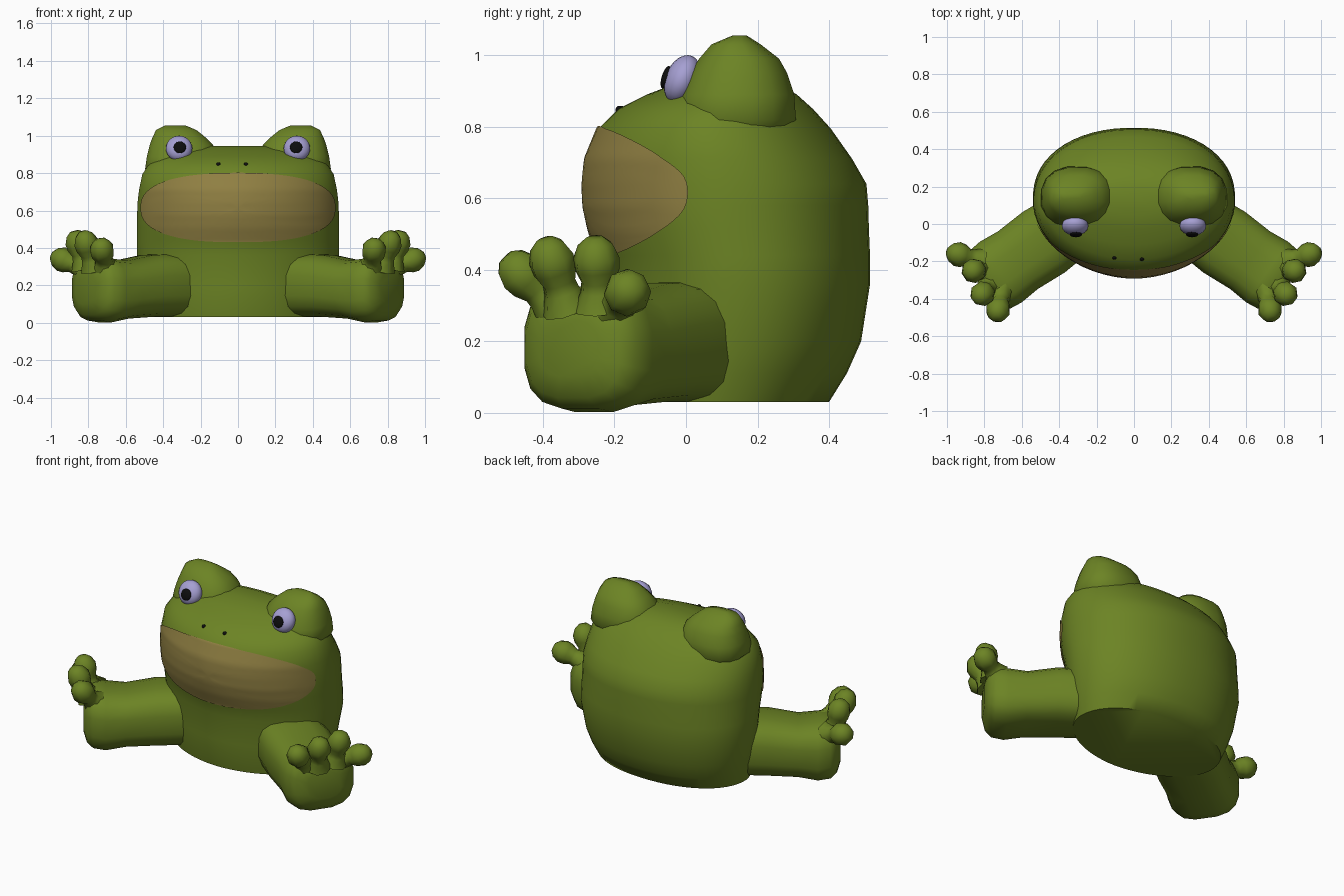
import bpy, bmesh, math
from mathutils import Vector as V, Matrix
from mathutils.bvhtree import BVHTree

if "Cube" in bpy.data.objects:
    bpy.data.objects.remove(bpy.data.objects["Cube"])


def material(name, rgb):
    m = bpy.data.materials.new(name)
    m.diffuse_color = (*rgb, 1)
    m.use_nodes = True
    m.node_tree.nodes["Principled BSDF"].inputs["Base Color"].default_value = m.diffuse_color
    return m


GREEN = material("frog green", (0.15, 0.23, 0.018))
TAN = material("mouth tan", (0.28, 0.215, 0.055))
LILAC = material("eye lilac", (0.38, 0.35, 0.65))
BLACK = material("black", (0.004, 0.004, 0.004))


def finish(bm, name, mat, mirror=False, angle=60):
    bmesh.ops.recalc_face_normals(bm, faces=bm.faces)
    me = bpy.data.meshes.new(name)
    bm.to_mesh(me)
    bm.free()
    me.materials.append(mat)
    ob = bpy.data.objects.new(name, me)
    bpy.context.collection.objects.link(ob)
    bpy.ops.object.select_all(action='DESELECT')
    ob.select_set(True)
    bpy.context.view_layer.objects.active = ob
    bpy.ops.object.shade_smooth_by_angle(angle=math.radians(angle))
    if mirror:
        ob.modifiers.new("Mirror", 'MIRROR').use_mirror_merge = False
    return ob


def loft(bm, rings, n, p, p_front=None):
    """Skin superellipse rings, each given as (centre, u axis, v axis)."""
    prev = None
    for i, (c, u, v) in enumerate(rings):
        ring = []
        for k in range(n):
            a = 2 * math.pi * (k + 0.5) / n
            ca, sa = math.cos(a), math.sin(a)
            q = p_front if p_front and sa < 0 else p
            x = math.copysign(abs(ca) ** (2 / q), ca)
            y = math.copysign(abs(sa) ** (2 / q), sa)
            ring.append(bm.verts.new(c + u * x + v * y))
        if prev:
            for k in range(n):
                bm.faces.new((prev[k], prev[(k + 1) % n], ring[(k + 1) % n], ring[k]))
        if i in (0, len(rings) - 1):
            bm.faces.new(ring)
        prev = ring


def flat_rings(table):
    """Horizontal rings from rows of z, x min, x max, y min, y max."""
    return [(V(((x0 + x1) / 2, (y0 + y1) / 2, z)), V(((x1 - x0) / 2, 0, 0)), V((0, (y1 - y0) / 2, 0)))
            for z, x0, x1, y0, y1 in table]


# Body and head: z, half width, front y, back y
body_rows = [(0.03, 0.47, -0.20, 0.40), (0.11, 0.495, -0.215, 0.45), (0.20, 0.515, -0.22, 0.49),
             (0.36, 0.54, -0.225, 0.515), (0.44, 0.54, -0.245, 0.515), (0.51, 0.54, -0.27, 0.512),
             (0.58, 0.54, -0.285, 0.51), (0.64, 0.538, -0.287, 0.505), (0.71, 0.53, -0.28, 0.465),
             (0.795, 0.512, -0.245, 0.405), (0.85, 0.475, -0.19, 0.355), (0.89, 0.42, -0.11, 0.31),
             (0.92, 0.34, -0.03, 0.26), (0.945, 0.2, 0.05, 0.2)]
bm = bmesh.new()
loft(bm, flat_rings([(z, -w, w, f, b) for z, w, f, b in body_rows]), 56, 2.15, 1.88)
bmesh.ops.recalc_face_normals(bm, faces=bm.faces)
surface = BVHTree.FromBMesh(bm)
finish(bm, "body", GREEN)


def on_body(x, z, lift):
    """Point on the front of the body, raised a little along its normal."""
    hit, normal, _, _ = surface.ray_cast(V((x, -2, z)), V((0, 1, 0)))
    return hit + normal * lift


# Mouth: superellipse plate laid over the front of the head
bm = bmesh.new()
N, R = 72, 14
centre = bm.verts.new(on_body(0, 0.615, 0.006))
prev = None
for r in range(1, R + 1):
    ring = []
    f = math.sin(math.pi / 2 * r / R)
    for k in range(N):
        a = 2 * math.pi * k / N
        ca, sa = math.cos(a), math.sin(a)
        x = math.copysign(abs(ca) ** 0.8, ca) * 0.516 * f
        z = math.copysign(abs(sa) ** 0.8, sa) * 0.183 * f
        ring.append(bm.verts.new(on_body(x, 0.615 + z, 0.006)))
    for k in range(N):
        j = (k + 1) % N
        if prev:
            bm.faces.new((prev[k], prev[j], ring[j], ring[k]))
        else:
            bm.faces.new((centre, ring[k], ring[j]))
    prev = ring
mouth = finish(bm, "mouth", TAN)
if mouth.data.polygons[0].normal.y > 0:
    mouth.data.flip_normals()

# Brow bumps behind the eyes
bm = bmesh.new()
loft(bm, flat_rings([(0.74, 0.16, 0.43, 0.03, 0.25), (0.82, 0.11, 0.50, -0.03, 0.31),
                     (0.89, 0.11, 0.49, -0.015, 0.305), (0.95, 0.13, 0.475, 0.01, 0.285),
                     (0.99, 0.17, 0.46, 0.035, 0.262), (1.03, 0.22, 0.44, 0.07, 0.21),
                     (1.055, 0.28, 0.39, 0.13, 0.17)]), 16, 2.4)
finish(bm, "brow_bump", GREEN, True)

# Legs: distance along the leg, half width, bottom z, top z
along, across, up = V((0.82, -0.57, 0)), V((0.57, 0.82, 0)), V((0, 0, 1))
leg_rows = [(-0.15, 0.18, 0.03, 0.37), (0.1, 0.2, 0.03, 0.365), (0.27, 0.19, 0.02, 0.335),
            (0.38, 0.2, 0.0, 0.345), (0.45, 0.192, 0.01, 0.355), (0.485, 0.16, 0.04, 0.33),
            (0.505, 0.1, 0.1, 0.26)]
bm = bmesh.new()
loft(bm, [(V((0.40, -0.04, (b + t) / 2)) + along * s, across * w, up * ((t - b) / 2))
          for s, w, b, t in leg_rows], 16, 2.9)
finish(bm, "leg", GREEN, True)

# Toes: flared neck swelling to a round tip
bm = bmesh.new()
for base, tip in [((0.82, -0.20, 0.29), (0.995, -0.145, 0.36)),
                  ((0.82, -0.24, 0.29), (0.875, -0.255, 0.49)),
                  ((0.77, -0.33, 0.29), (0.83, -0.395, 0.485)),
                  ((0.71, -0.36, 0.29), (0.735, -0.505, 0.435))]:
    base, tip = V(base), V(tip)
    d = tip - base
    u = d.cross(V((0.57, 0.82, 0))).normalized()
    v = d.cross(u).normalized()
    loft(bm, [(base + d * t, u * r, v * r) for t, r in
              [(0, 0.075), (0.25, 0.052), (0.38, 0.048), (0.55, 0.063), (0.72, 0.066),
               (0.9, 0.05), (1, 0.025)]], 8, 2)
finish(bm, "toes", GREEN, True)


def ellipsoid(name, centre, size, tilt, mat, mirror):
    b = bmesh.new()
    m = Matrix.Translation(centre) @ Matrix.Rotation(tilt, 4, 'X') @ Matrix.Diagonal((*size, 1))
    bmesh.ops.create_uvsphere(b, u_segments=20, v_segments=12, radius=1, matrix=m)
    finish(b, name, mat, mirror)


# Eyes and pupils
ellipsoid("eyeball", V((0.315, -0.01, 0.932)), (0.071, 0.048, 0.071), -0.4, LILAC, True)
ellipsoid("pupil", V((0.311, -0.056, 0.938)), (0.033, 0.012, 0.033), -0.3, BLACK, True)

# Nostrils
for x in (-0.105, 0.042):
    ellipsoid("nostril", on_body(x, 0.848, -0.004), (0.012, 0.01, 0.013), 0, BLACK, False)
